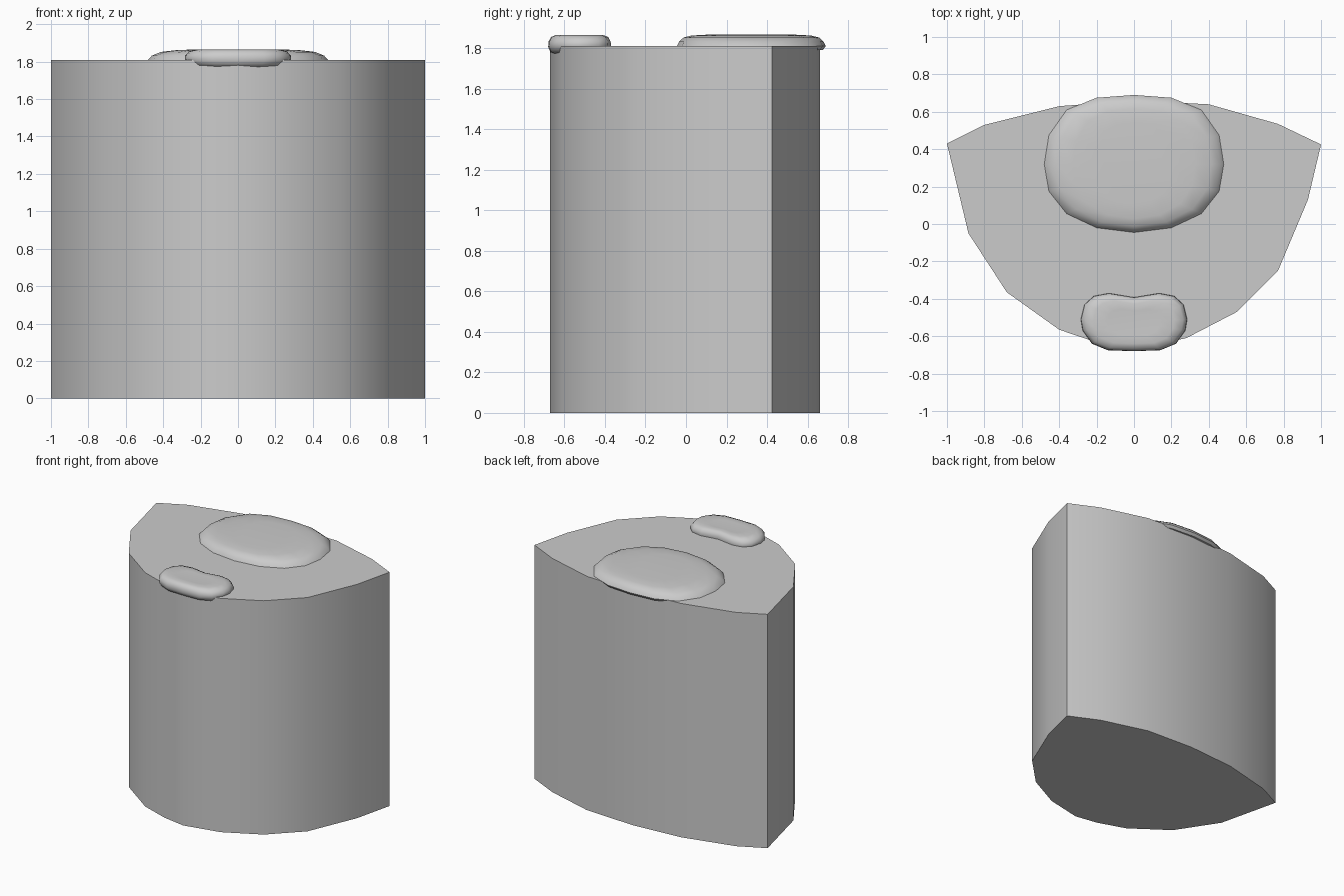
import bpy, bmesh
from math import radians

if "Cube" in bpy.data.objects:
    bpy.data.objects.remove(bpy.data.objects["Cube"])


def loft(name, rings, angle):
    """Skin a stack of matching closed rings and cap both ends."""
    bm = bmesh.new()
    loops = [[bm.verts.new(p) for p in ring] for ring in rings]
    n = len(loops[0])
    for a, b in zip(loops, loops[1:]):
        for i in range(n):
            j = (i + 1) % n
            bm.faces.new((a[i], a[j], b[j], b[i]))
    bm.faces.new(loops[0][::-1])
    bm.faces.new(loops[-1])
    bmesh.ops.recalc_face_normals(bm, faces=bm.faces)
    mesh = bpy.data.meshes.new(name)
    bm.to_mesh(mesh)
    bm.free()
    obj = bpy.data.objects.new(name, mesh)
    bpy.context.collection.objects.link(obj)
    bpy.ops.object.select_all(action='DESELECT')
    bpy.context.view_layer.objects.active = obj
    obj.select_set(True)
    bpy.ops.object.shade_smooth_by_angle(angle=radians(angle))
    return obj


def mirrored(half):
    """Complete a right-hand outline running from x=0 to x=0."""
    return half + [(-x, y) for x, y in half[-2:0:-1]]


def pad(name, half, cy, levels):
    """Cushion made of scaled copies of an outline: (x scale, y scale, z)."""
    outline = mirrored(half)
    rings = [[(x * sx, cy + (y - cy) * sy, z) for x, y in outline]
             for sx, sy, z in levels]
    return loft(name, rings, 50)


# Body: shield-shaped upright block
profile = [(0, -0.67), (0.28, -0.61), (0.55, -0.47), (0.77, -0.25),
           (0.93, 0.13), (1, 0.425), (0.77, 0.535), (0.4, 0.64), (0, 0.66),
           (-0.4, 0.63), (-0.8, 0.53), (-1, 0.43), (-0.885, -0.05),
           (-0.68, -0.365), (-0.4, -0.565), (-0.18, -0.64)]
loft("body", [[(x, y, z) for x, y in profile] for z in (0, 1.81)], 40)

# Large oval pad at the back of the top
pad("large_pad",
    [(0, -0.045), (0.2, -0.02), (0.36, 0.055), (0.455, 0.175), (0.48, 0.32),
     (0.455, 0.475), (0.36, 0.61), (0.2, 0.675), (0, 0.69)], 0.32,
    [(0.96, 0.96, 1.79), (1, 1, 1.81), (0.96, 0.97, 1.832),
     (0.86, 0.91, 1.852), (0.68, 0.80, 1.862), (0.42, 0.6, 1.866)])

# Small bean-shaped pad overhanging the front edge
pad("small_pad",
    [(0, -0.68), (0.14, -0.675), (0.225, -0.64), (0.275, -0.57),
     (0.285, -0.51), (0.265, -0.43), (0.215, -0.385), (0.135, -0.37),
     (0, -0.392)], -0.525,
    [(0.74, 0.78, 1.770), (0.92, 0.93, 1.780), (1, 1, 1.805),
     (0.99, 0.99, 1.832), (0.92, 0.91, 1.855), (0.76, 0.74, 1.865),
     (0.5, 0.45, 1.862)])
